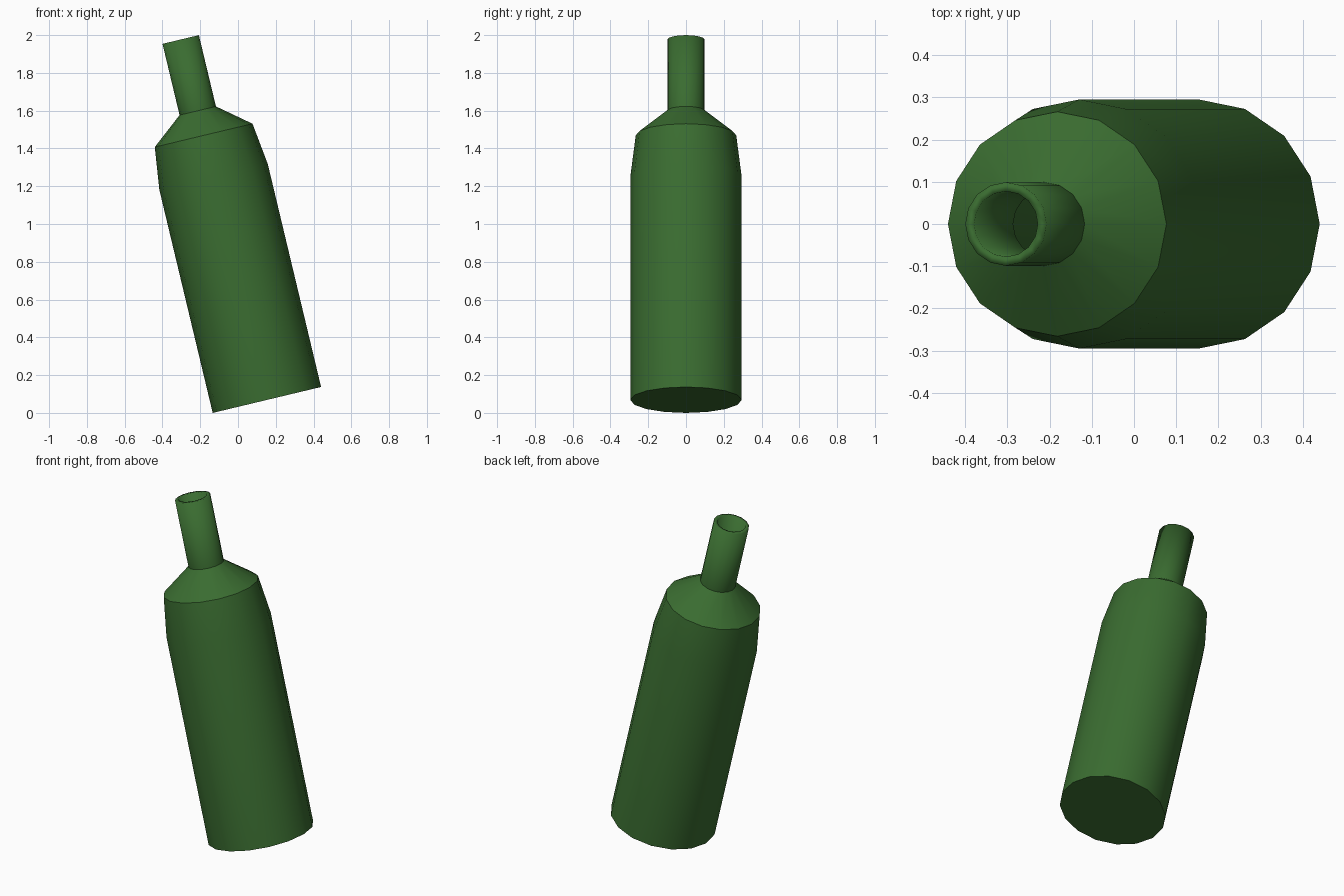
import bpy, bmesh, math
from mathutils import Matrix, Vector

cube = bpy.data.objects.get("Cube")
if cube:
    bpy.data.objects.remove(cube, do_unlink=True)

SIDES = 16
TILT = math.radians(-13.45)

# Green glass
glass = bpy.data.materials.new("bottle_green")
glass.use_nodes = True
green = (0.042, 0.15, 0.03, 1)
glass.diffuse_color = green
bsdf = next(n for n in glass.node_tree.nodes if n.type == 'BSDF_PRINCIPLED')
bsdf.inputs["Base Color"].default_value = green

# Bottle silhouette as (radius, height): base, wall, taper, shoulder, neck
profile = [(0.295, 0), (0.295, 1.214), (0.266, 1.44), (0.099, 1.574), (0.099, 1.962)]

bm = bmesh.new()
rings = []
for r, h in profile:
    rings.append([bm.verts.new((r * math.cos(a), r * math.sin(a), h))
                  for a in (2 * math.pi * i / SIDES for i in range(SIDES))])
for low, high in zip(rings, rings[1:]):
    for i in range(SIDES):
        j = (i + 1) % SIDES
        bm.faces.new((low[i], low[j], high[j], high[i]))
bm.faces.new(reversed(rings[0]))

# Lean the bottle sideways, resting on its lower edge
bm.transform(Matrix.Translation(Vector((0.153, 0, 0.0686))) @ Matrix.Rotation(TILT, 4, 'Y'))
mesh = bpy.data.meshes.new("bottle")
bm.to_mesh(mesh)
bm.free()
mesh.materials.append(glass)
bottle = bpy.data.objects.new("bottle", mesh)
bpy.context.collection.objects.link(bottle)

# Smooth sides with crisp shoulder, neck and base edges
bpy.ops.object.select_all(action='DESELECT')
bottle.select_set(True)
bpy.context.view_layer.objects.active = bottle
bpy.ops.object.shade_smooth_by_angle(angle=math.radians(30))

# Hollow inside with an open mouth
shell = bottle.modifiers.new("glass_thickness", 'SOLIDIFY')
shell.thickness = 0.021
shell.offset = -1
shell.use_even_offset = True
